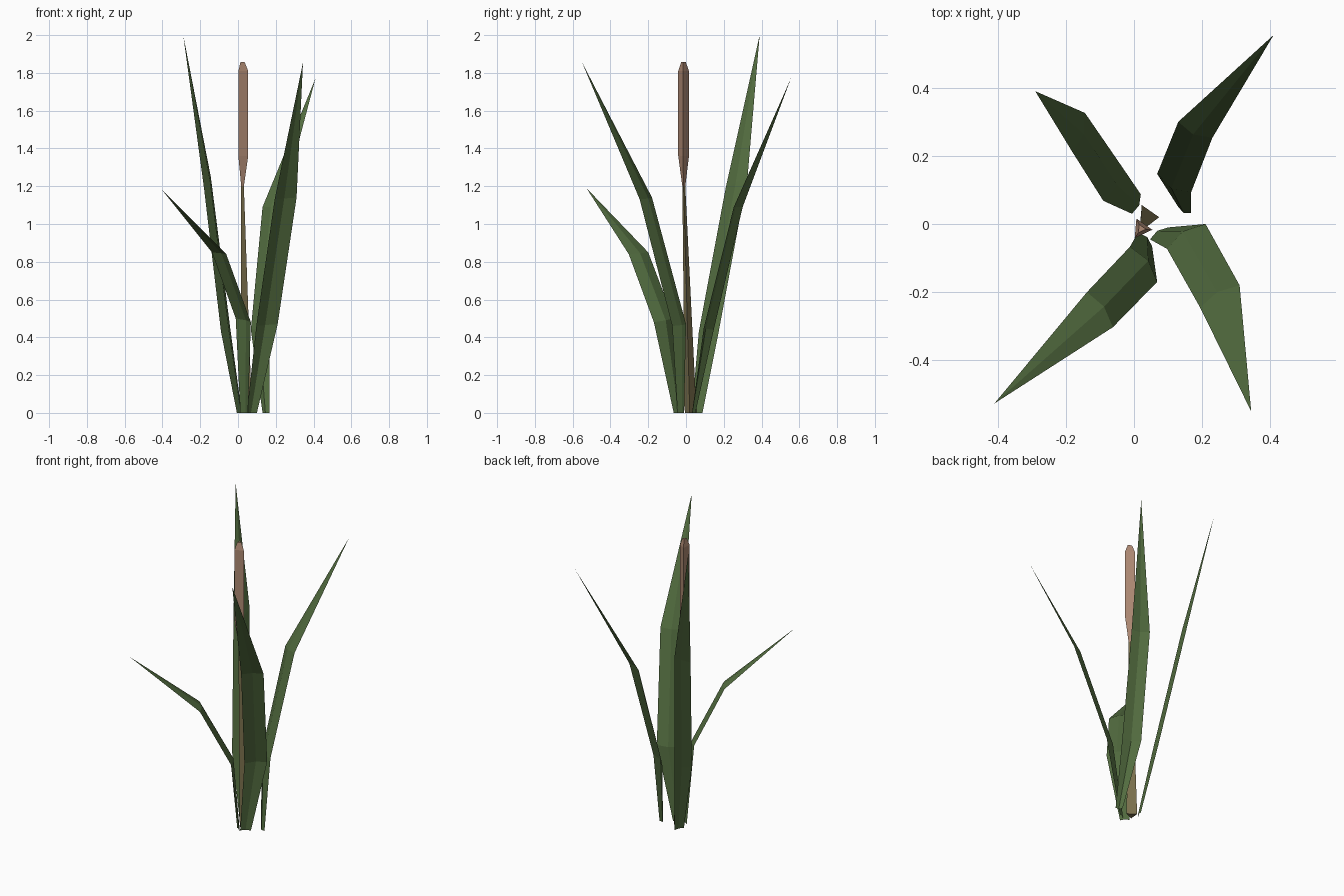
import bpy, math
from mathutils import Vector

if "Cube" in bpy.data.objects:
    bpy.data.objects.remove(bpy.data.objects["Cube"])


def material(name, rgb):
    m = bpy.data.materials.new(name)
    m.diffuse_color = (*rgb, 1)
    m.use_nodes = True
    m.node_tree.nodes["Principled BSDF"].inputs["Base Color"].default_value = m.diffuse_color
    return m


def add_mesh(name, verts, faces, mat):
    me = bpy.data.meshes.new(name)
    me.from_pydata(verts, [], faces)
    me.materials.append(mat)
    ob = bpy.data.objects.new(name, me)
    bpy.context.collection.objects.link(ob)
    return ob


def leaf(name, sections, tip, mat):
    """Blade with a shallow central ridge facing the plant; sections are (left, right) edges."""
    tip = Vector(tip)
    verts, faces = [], []
    for (a, b), depth in zip(sections, (0.009, 0.018, 0.015)):
        a, b = Vector(a), Vector(b)
        inward = (b - a).cross(Vector((0, 0, 1))).normalized()
        if inward.dot(Vector((tip.x, tip.y, 0))) > 0:
            inward.negate()
        verts += [a, (a + b) / 2 + inward * depth, b]
    verts.append(tip)
    for r in (0, 3):
        for i in (r, r + 1):
            faces.append((i, i + 1, i + 4, i + 3))
    faces += [(6, 7, 9), (7, 8, 9)]
    return add_mesh(name, verts, faces, mat)


def tri_loft(name, rings, mat):
    """Three-sided tube through rings of (x, y, z, radius)."""
    verts, faces = [], []
    for x, y, z, r in rings:
        for k in range(3):
            t = math.radians(-5 + 120 * k)
            verts.append((x + r * math.cos(t), y + r * math.sin(t), z))
    for j in range(len(rings) - 1):
        for k in range(3):
            n = (k + 1) % 3
            faces.append((3 * j + k, 3 * j + n, 3 * j + 3 + n, 3 * j + 3 + k))
    top = 3 * (len(rings) - 1)
    faces += [(2, 1, 0), (top, top + 1, top + 2)]
    return add_mesh(name, verts, faces, mat)


green = material("leaf_green", (0.085, 0.15, 0.05))
olive = material("stem_olive", (0.20, 0.165, 0.075))
brown = material("head_brown", (0.42, 0.25, 0.17))

# Four blades
leaf("leaf_back_left", [
    ((-0.006, 0.03, 0), (0.02, 0.087, 0)),
    ((-0.09, 0.068, 0.43), (-0.04, 0.175, 0.44)),
    ((-0.18, 0.21, 1.19), (-0.144, 0.326, 1.25))], (-0.29, 0.39, 2.0), green)
leaf("leaf_back_right", [
    ((0.13, 0.05, 0), (0.168, 0.032, 0)),
    ((0.068, 0.147, 0.44), (0.168, 0.094, 0.45)),
    ((0.13, 0.30, 1.09), (0.23, 0.253, 1.09))], (0.41, 0.555, 1.77), green)
leaf("leaf_front_left", [
    ((0.012, -0.025, 0), (0.053, -0.065, 0)),
    ((-0.012, -0.067, 0.5), (0.068, -0.17, 0.48)),
    ((-0.138, -0.20, 0.85), (-0.062, -0.303, 0.84))], (-0.41, -0.527, 1.19), green)
leaf("leaf_front_right", [
    ((0.047, -0.045, 0), (0.10, -0.01, 0)),
    ((0.097, -0.073, 0.46), (0.21, 0.0, 0.47)),
    ((0.194, -0.245, 1.13), (0.31, -0.18, 1.14))], (0.344, -0.55, 1.855), green)

# Tapering stem and the seed head on it
tri_loft("stem", [(0.038, 0.023, 0, 0.036), (0.022, -0.012, 1.2, 0.009)], olive)
tri_loft("seed_head", [(0.022, -0.012, 1.2, 0.009), (0.021, -0.014, 1.36, 0.033),
                       (0.021, -0.014, 1.81, 0.033), (0.021, -0.014, 1.857, 0.014)], brown)
